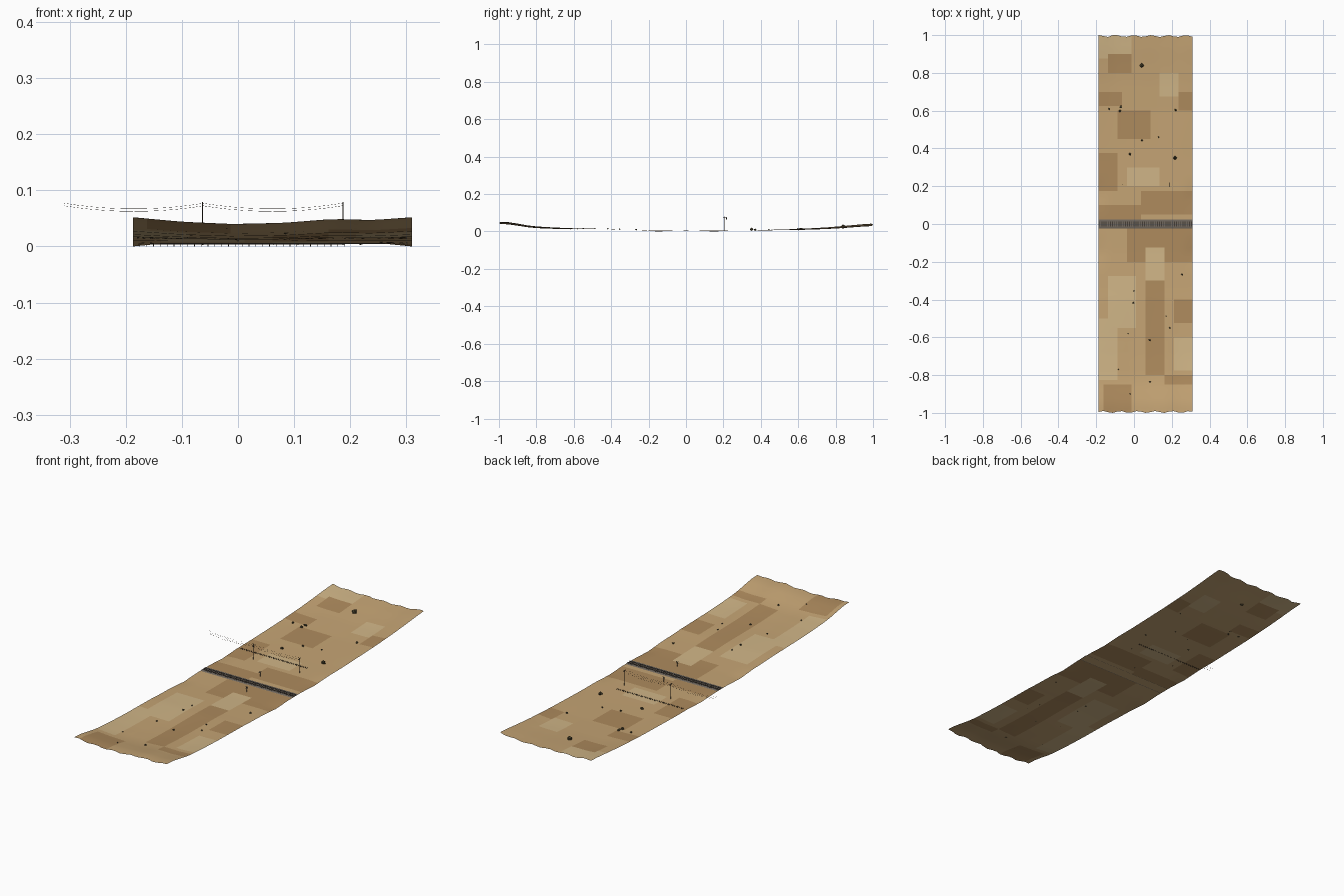
import bpy, bmesh, math, random
from mathutils import Matrix, Vector

if "Cube" in bpy.data.objects:
    bpy.data.objects.remove(bpy.data.objects["Cube"])
random.seed(4)

def mat(name, r, g, b):
    m = bpy.data.materials.new(name)
    lin = lambda c: (c / 255) ** 2.2
    m.diffuse_color = (lin(r), lin(g), lin(b), 1)
    m.use_nodes = True
    m.node_tree.nodes["Principled BSDF"].inputs["Base Color"].default_value = m.diffuse_color
    return m

SAND = mat("sand", 196, 163, 116)
DARK = mat("dark_sand", 173, 138, 94)
LIGHT = mat("light_sand", 207, 180, 134)
BALLAST = mat("ballast", 112, 104, 95)
TIE = mat("tie", 72, 64, 56)
STEEL = mat("steel", 95, 92, 90)
WOOD = mat("old_wood", 62, 52, 42)
BUSH = mat("dry_bush", 74, 68, 48)
SIGN = mat("sign", 90, 84, 74)

def finish(name, bm, mats, smooth=False):
    me = bpy.data.meshes.new(name)
    bm.to_mesh(me)
    bm.free()
    for m in mats:
        me.materials.append(m)
    ob = bpy.data.objects.new(name, me)
    bpy.context.collection.objects.link(ob)
    for p in me.polygons:
        p.use_smooth = smooth
    return ob

def box(bm, c, s, rot=Matrix()):
    bmesh.ops.create_cube(bm, size=1, matrix=Matrix.Translation(c) @ rot @ Matrix.Diagonal((*s, 1)))

def lerp(pts, t):
    for (a, va), (b, vb) in zip(pts, pts[1:]):
        if t <= b:
            k = max(0, (t - a) / (b - a))
            return va + (vb - va) * k
    return pts[-1][1]

X0, X1 = -0.187, 0.31
# long profile of the valley and cross profiles of its ends
LONG = [(-1, .04), (-.95, .038), (-.9, .031), (-.85, .023), (-.8, .018), (-.7, .014), (-.6, .012),
        (-.4, .012), (-.3, .009), (-.15, .005), (.2, .005), (.4, .006), (.6, .008),
        (.75, .013), (.85, .019), (.93, .025), (1, .029)]
FRONT = [(-.187, .012), (-.1, .004), (-.01, 0), (.08, .002), (.17, .009), (.24, .007), (.31, .012)]
BACK = [(-.187, .01), (-.1, .003), (.05, .002), (.13, 0), (.22, .002), (.31, .013)]

def ground(x, y):
    end = lerp(FRONT if y < 0 else BACK, x) * min(1, max(0, (abs(y) - .35) / .6))
    edge = max(0, 1 - min(x - X0, X1 - x) / .05)
    dip = .005 * edge * max(0, 1 - abs(abs(y) - .15) / .1)
    return max(0, lerp(LONG, y) + end - dip)

# colour patches of the ground: x0, x1, y0, y1, material slot
PATCHES = [
    (-.19, -.02, .87, 1, 2), (-.14, -.015, .8, .9, 1), (-.08, .085, .46, .61, 1),
    (-.19, -.07, .62, .7, 1), (-.19, -.1, .18, .38, 1), (.24, .31, .6, .7, 1),
    (.03, .31, .04, .18, 1), (-.18, .03, .02, .1, 1), (-.03, .31, -.2, -.03, 1),
    (.05, .17, -.8, -.2, 1), (.05, .17, -.3, -.13, 2), (-.14, .02, -.55, -.27, 2),
    (-.04, .14, .2, .31, 2), (.21, .3, -.53, -.4, 1), (-.16, -.02, -1, -.84, 1),
    (.17, .31, -.86, -.79, 1), (.14, .24, .68, .8, 2), (.22, .31, -.77, -.6, 2),
    (-.19, -.1, -.82, -.5, 2)]

# terrain sheet, ragged at both ends
NX, NY = 20, 80
bm = bmesh.new()
rows = []
for j in range(NY + 1):
    row = []
    for i in range(NX + 1):
        x, y = X0 + (X1 - X0) * i / NX, -1 + 2 * j / NY
        z = ground(x, y)
        if j in (0, NY):
            y -= math.copysign(.005 + .005 * math.sin(i * 1.7 + j), y)
            if i == 3:
                y = math.copysign(1, y)
        row.append(bm.verts.new((x, y, z)))
    rows.append(row)
for j in range(NY):
    for i in range(NX):
        f = bm.faces.new((rows[j][i], rows[j][i + 1], rows[j + 1][i + 1], rows[j + 1][i]))
        c = f.calc_center_median()
        for a, b, d, e, k in PATCHES:
            if a < c.x < b and d < c.y < e:
                f.material_index = k
finish("terrain", bm, [SAND, DARK, LIGHT], True)

# railway: ballast bed, ties and two rails
bm = bmesh.new()
prof = [(-.026, .0045), (-.018, .0065), (.018, .0065), (.026, .0045)]
a = [bm.verts.new((X0, y, z)) for y, z in prof]
b = [bm.verts.new((X1, y, z)) for y, z in prof]
for i in range(3):
    bm.faces.new((a[i], b[i], b[i + 1], a[i + 1]))
finish("ballast_bed", bm, [BALLAST])
bm = bmesh.new()
n = 44
for i in range(n):
    box(bm, (X0 + (X1 - X0) * (i + .5) / n, 0, .0067), (.0045, .026, .0012))
finish("railway_ties", bm, [TIE])
bm = bmesh.new()
for y in (-.008, .008):
    box(bm, ((X0 + X1) / 2, y, .008), (X1 - X0, .0012, .0016))
finish("rails", bm, [STEEL])

# utility poles with cross arms
POLES = (-.063, .187)
PY = .208
bm = bmesh.new()
for x in POLES:
    bmesh.ops.create_cone(bm, cap_ends=True, segments=6, radius1=.0013, radius2=.001, depth=.076,
                          matrix=Matrix.Translation((x, PY, .041)))
    box(bm, (x, PY, .0765), (.0012, .022, .0014))
    box(bm, (x, PY, .072), (.0012, .016, .0012))
finish("utility_poles", bm, [WOOD])

# sagging wires over two spans
cu = bpy.data.curves.new("wires", "CURVE")
cu.dimensions = "3D"
cu.bevel_depth = .0002
cu.bevel_resolution = 0
cu.materials.append(WOOD)
for dy, z in ((-.01, .077), (.01, .077), (-.007, .0725), (.007, .0725)):
    for xs in (-.31, -.063):
        sp = cu.splines.new("POLY")
        sp.points.add(10)
        for i, p in enumerate(sp.points):
            t = i / 10
            p.co = (xs + .249 * t, PY + dy, z - .01 * 4 * t * (1 - t), 1)
bpy.context.collection.objects.link(bpy.data.objects.new("wires", cu))

# low fence beyond the poles
bm = bmesh.new()
FX0, FX1, FY = -.175, .19, .265
for i in range(31):
    box(bm, (FX0 + (FX1 - FX0) * i / 30, FY, .006), (.0012, .0006, .012))
for z in (.004, .007, .010):
    box(bm, ((FX0 + FX1) / 2, FY, z), (FX1 - FX0, .0004, .0006))
finish("fence", bm, [WOOD])

# crossing signs on each side of the track
bm = bmesh.new()
for x, y in ((.063, .08), (.107, -.085)):
    box(bm, (x, y, .016), (.0014, .0014, .026))
    for s in (-1, 1):
        box(bm, (x, y, .025), (.016, .0008, .0025), Matrix.Rotation(s * math.radians(40), 4, "Y"))
finish("crossing_signs", bm, [SIGN])

# scattered dry bushes: x, y, radius
BUSHES = [
    (.042, .84, .012), (-.13, .61, .006), (-.07, .62, .008), (-.075, .598, .007), (.22, .603, .006),
    (.042, .443, .005), (.13, .46, .004), (-.022, .37, .007), (.216, .35, .011), (.255, -.267, .005),
    (0, -.355, .004), (-.003, -.418, .005), (-.032, -.58, .004), (.17, -.487, .003), (.19, -.55, .004),
    (.083, -.615, .005), (-.083, -.77, .003), (-.02, -.9, .003), (.085, -.835, .005)]
bm = bmesh.new()
for x, y, r in BUSHES:
    m = Matrix.Translation((x, y, ground(x, y) + r * .45)) @ Matrix.Rotation(random.random() * 6, 4, "Z")
    new = bmesh.ops.create_icosphere(bm, subdivisions=1, radius=r, matrix=m @ Matrix.Diagonal((1, 1, .8, 1)))
    for v in new["verts"]:
        v.co += Vector([random.uniform(-.2, .2) * r for _ in range(3)])
finish("bushes", bm, [BUSH])
